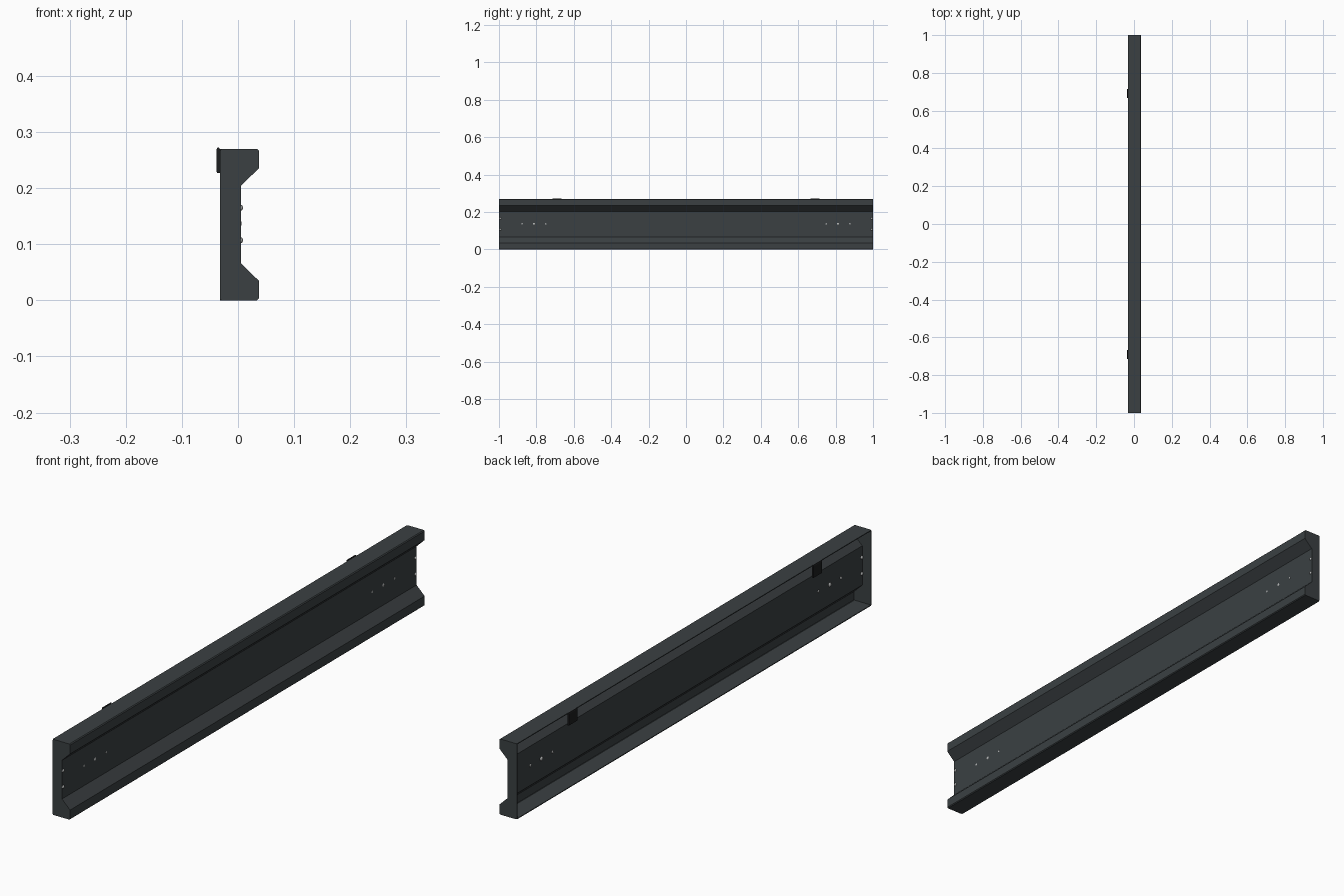
import bpy, bmesh, math
from mathutils import Vector, Matrix

if "Cube" in bpy.data.objects:
    bpy.data.objects.remove(bpy.data.objects["Cube"])


def material(name, rgb):
    m = bpy.data.materials.new(name)
    m.diffuse_color = (*rgb, 1)
    m.use_nodes = True
    m.node_tree.nodes["Principled BSDF"].inputs["Base Color"].default_value = m.diffuse_color
    return m


PAINT = material("dark_paint", (0.043, 0.051, 0.055))
BLACK = material("black_metal", (0.012, 0.013, 0.014))
STEEL = material("bright_steel", (0.45, 0.46, 0.46))


def finish(name, bm, mat):
    bmesh.ops.recalc_face_normals(bm, faces=bm.faces[:])
    me = bpy.data.meshes.new(name)
    bm.to_mesh(me)
    bm.free()
    me.materials.append(mat)
    ob = bpy.data.objects.new(name, me)
    bpy.context.collection.objects.link(ob)
    return ob


def prism(name, pts, y0, y1, mat):
    """Closed (x, z) outline extruded along y."""
    bm = bmesh.new()
    face = bm.faces.new([bm.verts.new((x, y0, z)) for x, z in pts])
    ext = bmesh.ops.extrude_face_region(bm, geom=[face])
    bmesh.ops.translate(bm, vec=(0, y1 - y0, 0),
                        verts=[v for v in ext["geom"] if isinstance(v, bmesh.types.BMVert)])
    return finish(name, bm, mat)


def offset(pts, d):
    """Inset an open polyline by d to its left side, with mitred corners."""
    out = []
    for i, p in enumerate(pts):
        dirs = []
        if i > 0:
            dirs.append((Vector(p) - Vector(pts[i - 1])).normalized())
        if i < len(pts) - 1:
            dirs.append((Vector(pts[i + 1]) - Vector(p)).normalized())
        norms = [Vector((-t.y, t.x)) for t in dirs]
        n = sum(norms, Vector((0, 0))).normalized()
        out.append(tuple(Vector(p) + n * d / n.dot(norms[0])))
    return out


H, BACK, FRONT, WEB, T = 0.27, -0.032, 0.037, 0.005, 0.003

# Channel section: bottom flange, sloped return, web, mirrored to the top
lower = [(BACK, 0), (FRONT - 0.003, 0), (FRONT, 0.003), (FRONT, 0.035), (WEB, 0.066)]
section = lower + [(x, H - z) for x, z in reversed(lower)]
prism("channel_sheet", section + offset(section, T)[::-1], -0.997, 0.997, PAINT)

# End caps fill the whole section outline
cap = [(BACK, 0.003), (BACK + 0.003, 0)] + section[1:-1] + [(BACK + 0.003, H), (BACK, H - 0.003)]


def dome(name, loc, r, sx=1.0):
    bm = bmesh.new()
    bmesh.ops.create_uvsphere(bm, u_segments=16, v_segments=8, radius=r,
                              matrix=Matrix.Translation(loc) @ Matrix.Diagonal((sx, 1, 1, 1)))
    for f in bm.faces:
        f.smooth = True
    return finish(name, bm, STEEL)


for s, side in ((-1, "front"), (1, "back")):
    prism(f"end_cap_{side}", cap, s * 0.997, s * 1.0, PAINT)

    # Screws joining the end cap to the web
    for i, z in enumerate((0.107, 0.165)):
        dome(f"cap_screw_{side}_{i}", (0.003, s * 0.9935, z), 0.006)

    # Row of three rivets through the web, heads on the hollow side
    for i, (y, r) in enumerate(((0.75, 0.005), (0.813, 0.0075), (0.876, 0.005))):
        dome(f"rivet_head_{side}_{i}", (0.002, s * y, 0.137), r, 0.6)
        bm = bmesh.new()
        bmesh.ops.create_cone(bm, cap_ends=True, segments=12, radius1=0.004, radius2=0.004,
                              depth=0.005, matrix=Matrix.Translation((0.003, s * y, 0.137))
                              @ Matrix.Rotation(math.pi / 2, 4, 'Y'))
        finish(f"rivet_shank_{side}_{i}", bm, STEEL)

    # Hanging clip on the open side
    clip = [(-0.0315, 0.227), (-0.037, 0.227), (-0.038, 0.229), (-0.038, 0.269),
            (-0.0365, 0.272), (-0.034, 0.272), (-0.0315, 0.268)]
    prism(f"hanging_clip_{side}", clip, s * 0.69 - 0.024, s * 0.69 + 0.024, BLACK)
